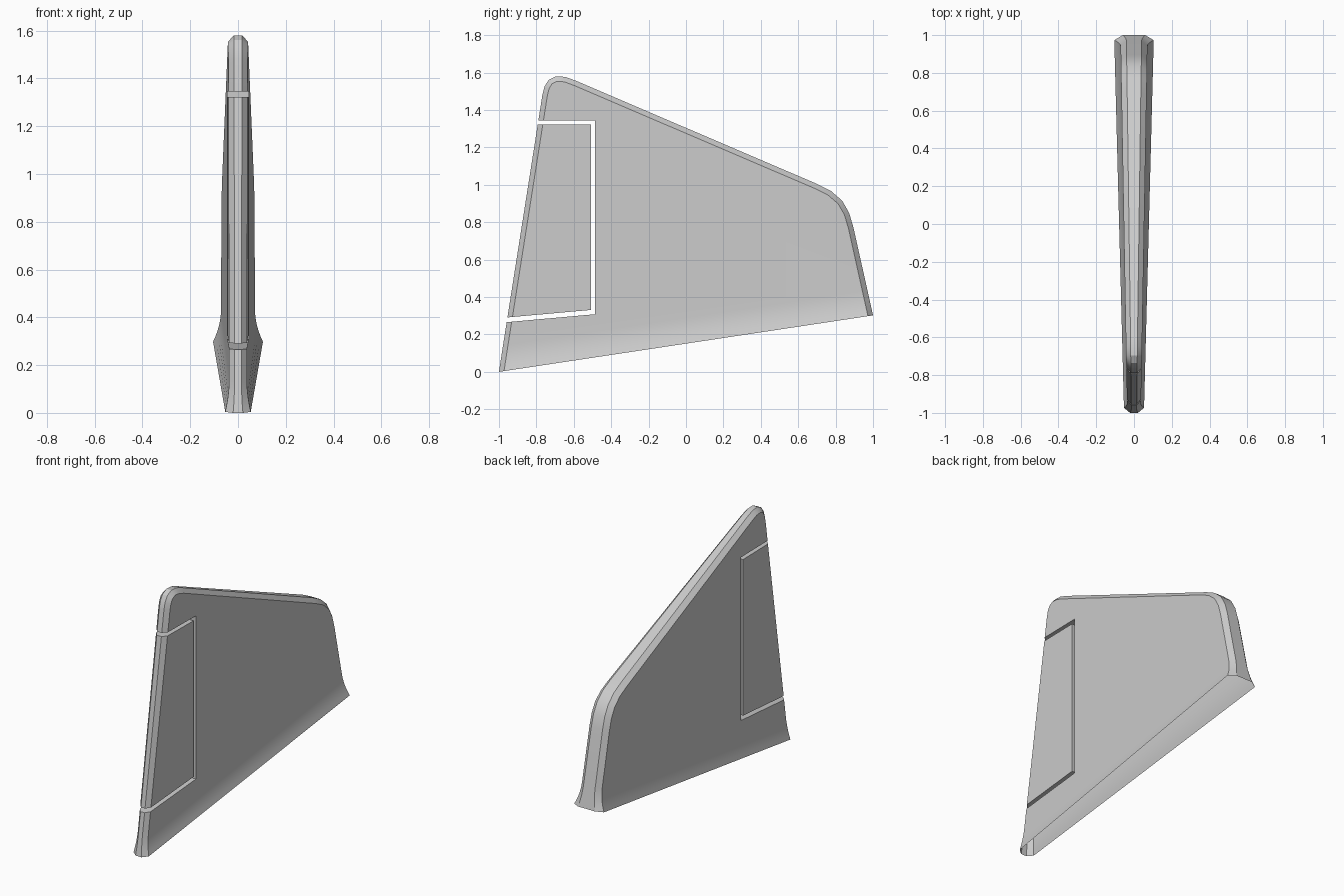
import bpy, bmesh
from mathutils import Vector

cube = bpy.data.objects.get("Cube")
if cube:
    bpy.data.objects.remove(cube, do_unlink=True)

SLOPE = 0.151          # rise of the root line from front to back
FLARE = 0.14           # height of the root fillet
BEVEL = 0.027          # inset of the flank from the outline

grey = bpy.data.materials.new("painted_grey")
grey.use_nodes = True
grey.diffuse_color = (0.6, 0.6, 0.6, 1)
grey.node_tree.nodes["Principled BSDF"].inputs["Base Color"].default_value = (0.6, 0.6, 0.6, 1)


def half_width(p):
    """Half thickness: grows towards the back and flares at the root."""
    d = p.y - SLOPE * (p.x + 1)
    t = max(0.0, 1 - d / FLARE)
    return (0.054 + 0.018 * p.x) * (1 + 0.46 * t * t)


def make_object(name, bm):
    bmesh.ops.recalc_face_normals(bm, faces=bm.faces)
    mesh = bpy.data.meshes.new(name)
    bm.to_mesh(mesh)
    bm.free()
    mesh.materials.append(grey)
    obj = bpy.data.objects.new(name, mesh)
    bpy.context.collection.objects.link(obj)
    return obj


def fin_solid(name):
    """Closed fin: cap strip, bevel strips and flanks with a fillet at the root."""
    rows = [FLARE * i / 6 for i in range(7)]
    front = [Vector((-1 + 0.157 * d, 1.024 * d)) for d in rows]
    rear = [Vector((1 - 0.216 * d, 0.302 + 0.968 * d)) for d in rows]
    tip = [Vector(p) for p in (
        (-0.768, 1.48), (-0.757, 1.525), (-0.735, 1.56), (-0.695, 1.58),
        (-0.645, 1.577), (-0.59, 1.557), (0.70, 1.005), (0.775, 0.967),
        (0.835, 0.915), (0.872, 0.85), (0.895, 0.773))]
    outer = front + tip + rear[::-1]
    n, k = len(outer), len(rows)

    # Inset outline for the flanks
    inner = []
    for i, p in enumerate(outer):
        if i < k:
            inner.append(p + Vector((BEVEL, BEVEL * SLOPE)))
        elif i >= n - k:
            inner.append(p - Vector((BEVEL, BEVEL * SLOPE)))
        else:
            t = (outer[i + 1] - p).normalized() + (p - outer[i - 1]).normalized()
            t.normalize()
            inner.append(p + BEVEL * Vector((t.y, -t.x)))

    bm = bmesh.new()
    cap, flank = {}, {}
    for s in (-1, 1):
        cap[s] = [bm.verts.new((s * half_width(p) * (0.48 + 0.09 * p.x), p.x, p.y)) for p in outer]
        flank[s] = [bm.verts.new((s * half_width(p), p.x, p.y)) for p in inner]
    for i in range(n - 1):
        bm.faces.new((cap[-1][i], cap[-1][i + 1], cap[1][i + 1], cap[1][i]))
        for s in (-1, 1):
            bm.faces.new((cap[s][i], cap[s][i + 1], flank[s][i + 1], flank[s][i]))
    for s in (-1, 1):
        f = flank[s]
        for i in range(k - 1):
            bm.faces.new((f[i], f[i + 1], f[n - 2 - i], f[n - 1 - i]))
        bm.faces.new(f[k - 1:n - k + 1])
    bm.faces.new((cap[-1][0], cap[1][0], flank[1][0], flank[1][-1],
                  cap[1][-1], cap[-1][-1], flank[-1][-1], flank[-1][0]))
    return make_object(name, bm)


def prism(name, points):
    """Cutter: side profile extruded across the fin."""
    bm = bmesh.new()
    face = bm.faces.new([bm.verts.new((-0.3, y, z)) for y, z in points])
    moved = bmesh.ops.extrude_face_region(bm, geom=[face])["geom"]
    bmesh.ops.translate(bm, vec=(0.6, 0, 0),
                        verts=[v for v in moved if isinstance(v, bmesh.types.BMVert)])
    return make_object(name, bm)


def boolean(obj, cutter, operation):
    mod = obj.modifiers.new("cut", "BOOLEAN")
    mod.operation = operation
    mod.solver = "EXACT"
    mod.object = cutter
    bpy.context.view_layer.objects.active = obj
    bpy.ops.object.modifier_apply(modifier=mod.name)
    bpy.data.objects.remove(cutter, do_unlink=True)


# Main fin with the opening for the movable panel
fin = fin_solid("fin")
boolean(fin, prism("opening", [(-1.2, 1.345), (-0.487, 1.345), (-0.487, 0.308), (-1.2, 0.244)]),
        "DIFFERENCE")

# Movable panel, separated from the fin by a narrow gap
panel = fin_solid("control_panel")
boolean(panel, prism("panel_shape", [(-1.2, 1.323), (-0.509, 1.323), (-0.509, 0.331), (-1.2, 0.269)]),
        "INTERSECT")

# Open root of the fin
bm = bmesh.new()
bm.from_mesh(fin.data)
root = [f for f in bm.faces
        if all(abs(v.co.z - SLOPE * (v.co.y + 1)) < 0.003 for v in f.verts)]
bmesh.ops.delete(bm, geom=root, context="FACES")
bm.to_mesh(fin.data)
bm.free()

# Smooth shading with crisp bevels
for obj in (fin, panel):
    bpy.ops.object.select_all(action="DESELECT")
    obj.select_set(True)
    bpy.context.view_layer.objects.active = obj
    bpy.ops.object.shade_smooth_by_angle(angle=0.5)
